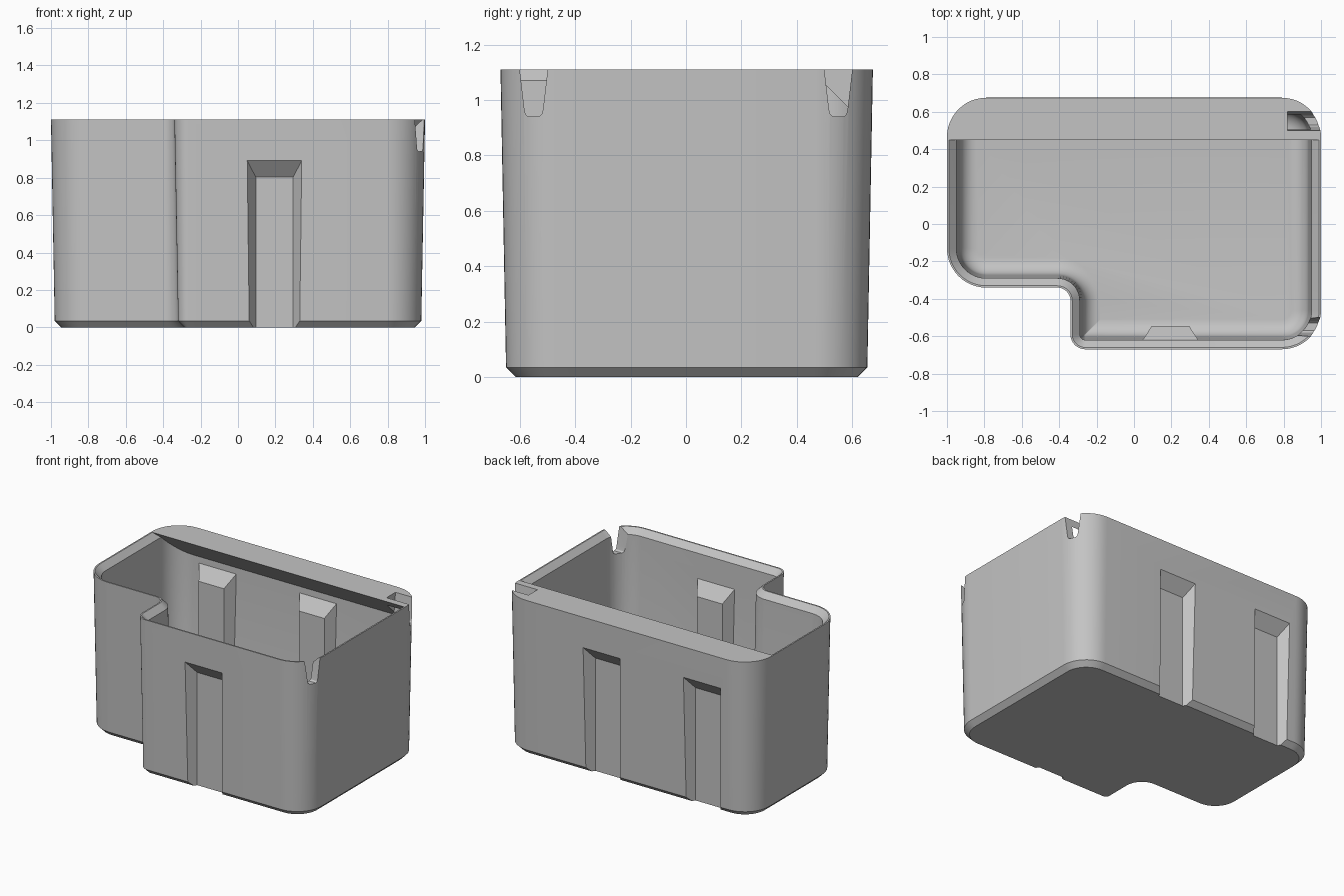
import bpy, bmesh
from math import sin, cos, pi, radians

cube = bpy.data.objects.get("Cube")
if cube:
    bpy.data.objects.remove(cube, do_unlink=True)

HEIGHT = 1.11
ARC = 12

# One flat grey for the whole moulding
grey = bpy.data.materials.new("light_grey")
grey.use_nodes = True
grey.diffuse_color = (0.55, 0.55, 0.55, 1)
grey.node_tree.nodes["Principled BSDF"].inputs["Base Color"].default_value = (0.55, 0.55, 0.55, 1)

# Corners of the L-shaped plan: x, y, outward x, outward y, radius, start angle, turn
CORNERS = [
    (1, -0.67, 1, -1, 0.21, -90, 1),
    (1, 0.675, 1, 1, 0.21, 0, 1),
    (-1, 0.675, -1, 1, 0.21, 90, 1),
    (-1, -0.34, -1, -1, 0.21, 180, 1),
    (-0.34, -0.34, 1, 1, 0.07, 90, -1),
    (-0.34, -0.67, -1, -1, 0.08, 180, 1),
]


def outline(z, inset):
    """Rounded plan, offset inwards, at one height."""
    pts = []
    for x, y, sx, sy, r, start, turn in CORNERS:
        d = inset * turn
        rad = max(r - d, 0.003)
        cx, cy = x - sx * (d + rad), y - sy * (d + rad)
        for i in range(ARC + 1):
            a = radians(start) + turn * i / ARC * pi / 2
            pts.append((cx + rad * cos(a), cy + rad * sin(a), z))
    return pts


def loft(name, loops):
    """Closed solid through matching loops."""
    bm = bmesh.new()
    rings = [[bm.verts.new(p) for p in loop] for loop in loops]
    n = len(rings[0])
    for a, b in zip(rings, rings[1:]):
        for i in range(n):
            j = (i + 1) % n
            bm.faces.new((a[i], a[j], b[j], b[i]))
    bm.faces.new(rings[0][::-1])
    bm.faces.new(rings[-1])
    bmesh.ops.recalc_face_normals(bm, faces=bm.faces)
    mesh = bpy.data.meshes.new(name)
    bm.to_mesh(mesh)
    bm.free()
    ob = bpy.data.objects.new(name, mesh)
    bpy.context.collection.objects.link(ob)
    return ob


def cut(target, tool):
    """Subtract the tool from the target, then discard it."""
    tool.hide_render = True
    mod = target.modifiers.new("cut", 'BOOLEAN')
    mod.operation, mod.solver, mod.object = 'DIFFERENCE', 'EXACT', tool
    bpy.ops.object.select_all(action='DESELECT')
    target.select_set(True)
    bpy.context.view_layer.objects.active = target
    bpy.ops.object.modifier_apply(modifier=mod.name)
    bpy.data.objects.remove(tool, do_unlink=True)


def prism_x(name, profile, x0, x1):
    """Extrude a y-z profile along x."""
    return loft(name, [[(x, y, z) for y, z in profile] for x in (x0, x1)])


def groove(name, cx, side, face):
    """Upright channel with splayed sides and a sloping top."""
    loops = []
    for depth in (-0.1, 0.07):
        w, top, y = 0.145 - 0.65 * depth, 0.89 - 1.25 * depth, side * (face - depth)
        loops.append([(cx - w, y, -0.1), (cx + w, y, -0.1), (cx + w, y, top), (cx - w, y, top)])
    return loft(name, loops)


# Drafted outer shell with a chamfered foot
body = loft("bin_body", [outline(0, 0.055), outline(0.035, 0.02), outline(HEIGHT, 0)])

# Cavity: filleted floor, drafted walls, chamfered mouth
FLOOR, FILLET, WALL = 0.05, 0.09, 0.068
levels = []
for i in range(7):
    a = i / 6 * pi / 2
    levels.append((FLOOR + FILLET * (1 - cos(a)), WALL + FILLET * (1 - sin(a))))
levels += [(HEIGHT - 0.04, 0.05), (HEIGHT, 0.01), (HEIGHT + 0.1, 0.01)]
cavity = loft("cavity", [outline(z, inset) for z, inset in levels])

# Back shelf with a sloping underside
shelf = [(0.45, 1.3), (0.45, HEIGHT), (0.72, 0.84), (0.9, 0.84), (0.9, 1.3)]
cut(cavity, prism_x("shelf", shelf, -1.2, 1.2))

# Grooves outside, matching ribs inside
for cx, side, face in ((0.195, -1, 0.665), (0.195, 1, 0.67), (-0.595, 1, 0.67)):
    cut(cavity, groove("rib", cx, side, face - 0.05))
    cut(body, groove("groove", cx, side, face))
cut(body, cavity)

# Tapered notches in the rim
half = [(0.061, 1.2), (0.034, 0.97), (0.03, 0.95), (0.02, 0.94)]
for cy in (-0.55, 0.55):
    profile = [(cy + y, z) for y, z in half] + [(cy - y, z) for y, z in reversed(half)]
    cut(body, prism_x("notch", profile, 0.82, 1.1))

# Finish
body.data.materials.clear()
body.data.materials.append(grey)
for poly in body.data.polygons:
    poly.material_index = 0
bpy.ops.object.select_all(action='DESELECT')
body.select_set(True)
bpy.context.view_layer.objects.active = body
bpy.ops.object.shade_smooth_by_angle(angle=radians(30))
